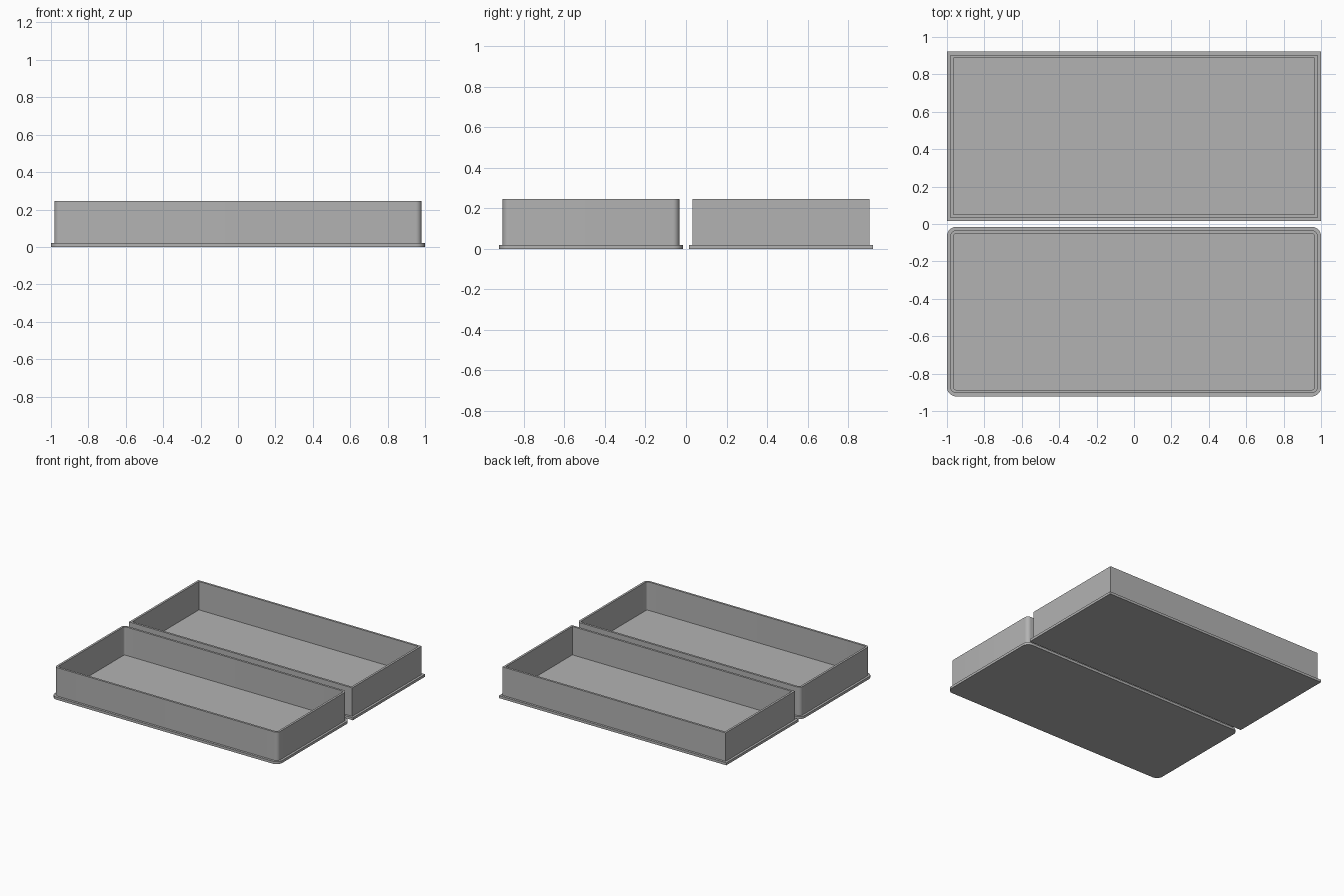
import bpy, bmesh, math

if "Cube" in bpy.data.objects:
    bpy.data.objects.remove(bpy.data.objects["Cube"])

HALF_X, HALF_Y, MID_Y = 1.0, 0.4535, 0.4685   # half sizes and centre offset of each tray
PLATE, TOP = 0.02, 0.246                      # base plate and rim heights
WALL_OUT, WALL_IN = 0.018, 0.035              # wall insets from the plate edge

grey = bpy.data.materials.new("plain grey")
grey.diffuse_color = (0.45, 0.45, 0.45, 1)
grey.use_nodes = True
grey.node_tree.nodes["Principled BSDF"].inputs["Base Color"].default_value = grey.diffuse_color


def outline(inset, radius, steps=8):
    """Rectangle outline, with rounded corners when radius > 0."""
    hx, hy, r = HALF_X - inset, HALF_Y - inset, max(radius - inset, 0)
    pts = []
    for i, (sx, sy) in enumerate(((1, 1), (-1, 1), (-1, -1), (1, -1))):
        for k in range(steps + 1 if r else 1):
            a = math.pi / 2 * (i + k / steps)
            pts.append((sx * (hx - r) + r * math.cos(a), sy * (hy - r) + r * math.sin(a)))
    return pts


def tray(name, y, radius):
    # Rings run from the underside, up the outer wall, over the rim to the inner floor
    bm = bmesh.new()
    rings = []
    for inset, z in ((0, 0), (0, PLATE), (WALL_OUT, PLATE), (WALL_OUT, TOP),
                     (WALL_IN, TOP), (WALL_IN, PLATE)):
        rings.append([bm.verts.new((px, py, z)) for px, py in outline(inset, radius)])
    n = len(rings[0])
    for a, b in zip(rings, rings[1:]):
        for i in range(n):
            j = (i + 1) % n
            bm.faces.new((a[i], a[j], b[j], b[i]))
    bm.faces.new(rings[0][::-1])   # underside
    bm.faces.new(rings[-1])        # inner floor
    bmesh.ops.recalc_face_normals(bm, faces=bm.faces)
    mesh = bpy.data.meshes.new(name)
    bm.to_mesh(mesh)
    bm.free()
    mesh.materials.append(grey)
    ob = bpy.data.objects.new(name, mesh)
    ob.location.y = y
    bpy.context.collection.objects.link(ob)
    bpy.ops.object.select_all(action='DESELECT')
    ob.select_set(True)
    bpy.context.view_layer.objects.active = ob
    bpy.ops.object.shade_smooth_by_angle(angle=math.radians(30))


tray("square_tray", MID_Y, 0)
tray("rounded_tray", -MID_Y, 0.05)
